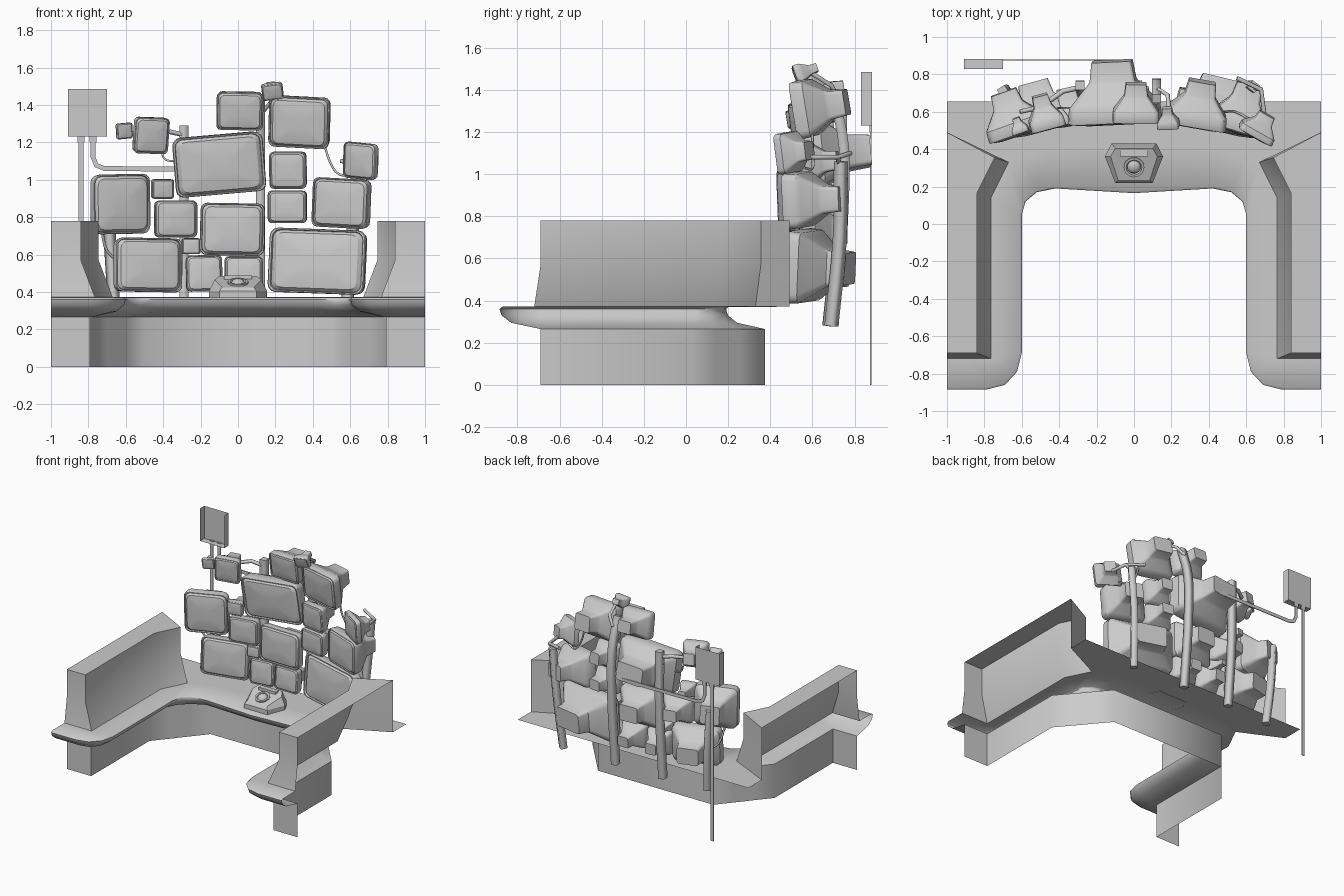
import bpy, bmesh, math
from mathutils import Matrix, Vector

if "Cube" in bpy.data.objects:
    bpy.data.objects.remove(bpy.data.objects["Cube"])


def finish(name, bm, mirror=False, angle=35, mat=None):
    bmesh.ops.remove_doubles(bm, verts=bm.verts, dist=0.0005)
    bmesh.ops.recalc_face_normals(bm, faces=bm.faces)
    me = bpy.data.meshes.new(name)
    bm.to_mesh(me)
    bm.free()
    ob = bpy.data.objects.new(name, me)
    bpy.context.collection.objects.link(ob)
    if mat:
        ob.matrix_world = mat
    bpy.ops.object.select_all(action='DESELECT')
    ob.select_set(True)
    bpy.context.view_layer.objects.active = ob
    bpy.ops.object.shade_smooth_by_angle(angle=math.radians(angle))
    if mirror:
        m = ob.modifiers.new("mirror", 'MIRROR')
        m.use_clip = True
    return ob


def loft(bm, rings, closed=True, caps=(False, False)):
    vs = [[bm.verts.new(p) for p in r] for r in rings]
    n = len(vs[0])
    for a, b in zip(vs, vs[1:]):
        for i in range(n if closed else n - 1):
            j = (i + 1) % n
            bm.faces.new((a[i], a[j], b[j], b[i]))
    if caps[0]:
        bm.faces.new(vs[0])
    if caps[1]:
        bm.faces.new(vs[-1])
    return vs


def tube(name, pts, r, square=False, smooth=True):
    cu = bpy.data.curves.new(name, 'CURVE')
    cu.dimensions = '3D'
    cu.bevel_depth = r
    cu.bevel_resolution = 0 if square else 1
    cu.use_fill_caps = True
    sp = cu.splines.new('BEZIER')
    sp.bezier_points.add(len(pts) - 1)
    cu.resolution_u = 4
    for b, p in zip(sp.bezier_points, pts):
        b.co = p
        b.handle_left_type = b.handle_right_type = 'AUTO' if smooth else 'VECTOR'
        b.tilt = math.pi / 4 if square else 0
    ob = bpy.data.objects.new(name, cu)
    bpy.context.collection.objects.link(ob)
    return ob


def box(bm, lo, hi):
    lo, hi = Vector(lo), Vector(hi)
    bmesh.ops.create_cube(bm, size=1, matrix=Matrix.Translation((lo + hi) / 2)
                          @ Matrix.Diagonal((*(hi - lo), 1)))


# U-shaped counter: (lip, base, outer edge) for the left half; open under the partitions
path = [((-1, -.885), (-1, -.69), (-1, -.867)), ((-.79, -.885), (-.79, -.69), (-1, -.72)),
        ((-.69, -.86), (-.79, -.69), (-.9, -.72)), ((-.625, -.79), (-.79, -.69), (-.8, -.72)),
        ((-.6, -.69), (-.79, -.69), (-.765, -.72)), ((-.6, .05), (-.79, .03), (-.765, .14)),
        ((-.58, .12), (-.70, .137), (-.67, .33)), ((-.52, .17), (-.60, .256), (-.6, .36)),
        ((-.42, .19), (-.5, .375), (-.45, .4)), ((0, .165), (0, .375), (0, .42))]
rings = []
for t, z in ((0, 0), (0, .265), (.72, .295), (.95, .33), (1, .36), (.94, .37)):
    rings.append([(*Vector(b).lerp(Vector(l), t), z) for l, b, o in path])
rings.append([(*o, .372) for l, b, o in path])
bm = bmesh.new()
vs = loft(bm, rings, closed=False)
bm.faces.new(vs[-1][6:] + [bm.verts.new((x, y, .372)) for x, y in ((0, .655), (-1, .655), (-1, .49))])
finish("counter", bm, mirror=True, angle=50)

# raised side partitions, open on the outside
top = [(-1, -.69), (-.84, -.69), (-.84, .165), (-.745, .355), (-1, .49)]
low = [(-1, -.72), (-.765, -.72), (-.765, .14), (-.67, .33), (-1, .49)]
bm = bmesh.new()
vs = loft(bm, [[(*p, .372) for p in low], [(*p, .57) for p in top],
               [(*p, .78) for p in top]], closed=False)
bm.faces.new(vs[-1])
finish("side_partition", bm, mirror=True, angle=40)


# wall of old tube monitors
def rounded_rect(w, h, y, s):
    r = .13 * min(w, h) * s
    pts = []
    for k, (sx, sz) in enumerate(((1, 1), (-1, 1), (-1, -1), (1, -1))):
        for i in range(4):
            a = math.radians(90 * k + 30 * i)
            pts.append((sx * (w * s / 2 - r) + r * math.cos(a), y,
                        sz * (h * s / 2 - r) + r * math.sin(a)))
    return pts


def monitor(name, x, z, w, h, roll=0, yaw=None, dy=0, pitch=None, d=None):
    d = d or .10 + .4 * w
    k = min(w, h)
    prof = [(-.06 * k, .25), (-.05 * k, .6), (-.025 * k, .85), (.03 * k, .93), (-.01 * k, .945),
            (-.01 * k, .98), (.02 * k, 1), (.26 * d, .97), (.34 * d, .88),
            (.62 * d, .56), (.68 * d, .5), (d, .44)]
    bm = bmesh.new()
    loft(bm, [rounded_rect(w, h, y, s) for y, s in prof], caps=(True, True))
    yaw = -32 * x if yaw is None else yaw
    pitch = (z - .75) * 16 if pitch is None else pitch
    m = (Matrix.Translation((x, .555 - .17 * x * x + dy, z))
         @ Matrix.Rotation(math.radians(yaw), 4, 'Z')
         @ Matrix.Rotation(math.radians(pitch), 4, 'X')
         @ Matrix.Rotation(math.radians(-roll), 4, 'Y'))
    finish(name, bm, angle=32, mat=m)


monitor("monitor_main", -.1, 1.08, .485, .32, 5, d=.32)
monitor("monitor_top", .01, 1.365, .25, .205, -1)
monitor("monitor_upper_right", .325, 1.305, .33, .275, -3)
monitor("monitor_mid_small_upper", .265, 1.05, .2, .2)
monitor("monitor_mid_small_lower", .262, .855, .21, .175)
monitor("monitor_right", .545, .875, .315, .265, -3, d=.25)
monitor("monitor_far_right", .648, 1.10, .2, .195, -5, -30, -.01, d=.13)
monitor("monitor_low_right", .42, .565, .53, .345, -2, d=.26)
monitor("monitor_centre", -.03, .735, .345, .28, -1, d=.21)
monitor("monitor_left_inner", -.33, .79, .23, .2)
monitor("monitor_left", -.62, .87, .325, .32, 1)
monitor("monitor_low_left", -.475, .545, .37, .29, -1)
monitor("monitor_low_small_left", -.18, .5, .195, .195, 1)
monitor("monitor_low_small_right", .03, .5, .205, .185)
monitor("monitor_upper_left", -.46, 1.235, .19, .195, -2)
monitor("monitor_tiny_left", -.605, 1.26, .09, .085, 5, 20, d=.08)
monitor("monitor_tiny_mid", -.4, .95, .12, .105, 0)
monitor("monitor_tiny_low", -.25, .645, .1, .085)
monitor("monitor_tiny_top", .185, 1.468, .115, .09, 8, 5, -.03, 20, d=.11)

# support posts behind the monitors
for name, xs, ys in (("post_far_left", (-.66, -.70), ((.68, .28), (.71, .6), (.71, .92))),
                     ("post_left", (-.29, -.29), ((.70, .28), (.74, .8), (.74, 1.29))),
                     ("post_middle", (.12, .12), ((.70, .28), (.75, .9), (.74, 1.2), (.67, 1.43))),
                     ("post_right", (.58, .64), ((.69, .28), (.73, .7), (.735, 1.06)))):
    n = len(ys) - 1
    tube(name, [(xs[0] + (xs[1] - xs[0]) * i / n, y, z) for i, (y, z) in enumerate(ys)],
         .034, square=True)

# brackets and cables
tube("arm_right", [(.55, .78, 1.1), (.68, .72, 1.08), (.70, .56, 1.08)], .012, smooth=False)
tube("arm_right_brace", [(.62, .73, 1.03), (.68, .72, 1.08)], .012)
tube("arm_top", [(.19, .58, 1.49), (.18, .69, 1.42), (.13, .72, 1.36)], .012, smooth=False)
tube("arm_left", [(-.45, .66, 1.25), (-.38, .71, 1.26), (-.29, .73, 1.24)], .014, smooth=False)
tube("arm_left_tip", [(-.61, .6, 1.26), (-.52, .62, 1.24)], .012)
tube("cable_right", [(.46, .6, 1.2), (.49, .6, 1.1), (.54, .6, 1.03), (.62, .56, 1.03)], .007)
tube("cable_upper_left", [(-.41, .62, 1.16), (-.39, .62, 1.11), (-.33, .62, 1.1)], .006)
tube("cable_far_left", [(-.73, .56, .74), (-.7, .6, .62), (-.66, .62, .58)], .008)

# sign panel: open-topped tray with side flanges
bm = bmesh.new()
loft(bm, [[(x, y, z) for x, y in ((-.91, .83), (-.91, .882), (-.70, .882), (-.70, .83))]
          for z in (1.23, 1.485)], closed=False, caps=(True, False))
finish("sign_panel", bm)

# flat sign pole and its bent conduit
bm = bmesh.new()
box(bm, (-.853, .874, 0), (-.827, .880, 1.22))
box(bm, (-.858, .870, 1.2), (-.822, .882, 1.235))
box(bm, (-.793, .870, 1.2), (-.757, .882, 1.235))
finish("sign_pole", bm)
bm = bmesh.new()
bend = [(-.775, 1.22, 1, 0), (-.775, 1.12, 1, 0), (-.757, 1.077, .7, .7),
        (-.715, 1.06, 0, 1), (-.06, 1.055, 0, 1)]
loft(bm, [[(x + s * nx * .013, y, z + s * nz * .013)
           for s, y in ((-1, .874), (1, .874), (1, .880), (-1, .880))]
          for x, z, nx, nz in bend], caps=(True, True))
finish("sign_conduit", bm)

# control console on the counter
hexa = [(-.10, .22), (.10, .22), (.155, .36), (.12, .43), (-.12, .43), (-.155, .36)]
deck = [(-.085, .235, .425), (.085, .235, .425), (.125, .36, .465),
        (.10, .405, .485), (-.10, .405, .485), (-.125, .36, .465)]
bm = bmesh.new()
loft(bm, [[(*p, .37) for p in hexa], [(*p, .405) for p in hexa], deck], caps=(False, True))
finish("console", bm, angle=20)
bm = bmesh.new()
tilt = Matrix.Translation((0, .305, .447)) @ Matrix.Rotation(math.radians(19), 4, 'X')
loft(bm, [[tilt @ Vector((r * math.cos(i * math.pi / 10), r * math.sin(i * math.pi / 10), z))
           for i in range(20)]
          for r, z in ((.055, -.01), (.055, .01), (.042, .01), (.036, .002), (.030, .014), (.016, .022))],
     caps=(False, True))
finish("console_trackball", bm)
bm = bmesh.new()
box(bm, (-.075, .36, .455), (.075, .395, .488))
finish("console_ridge", bm)
